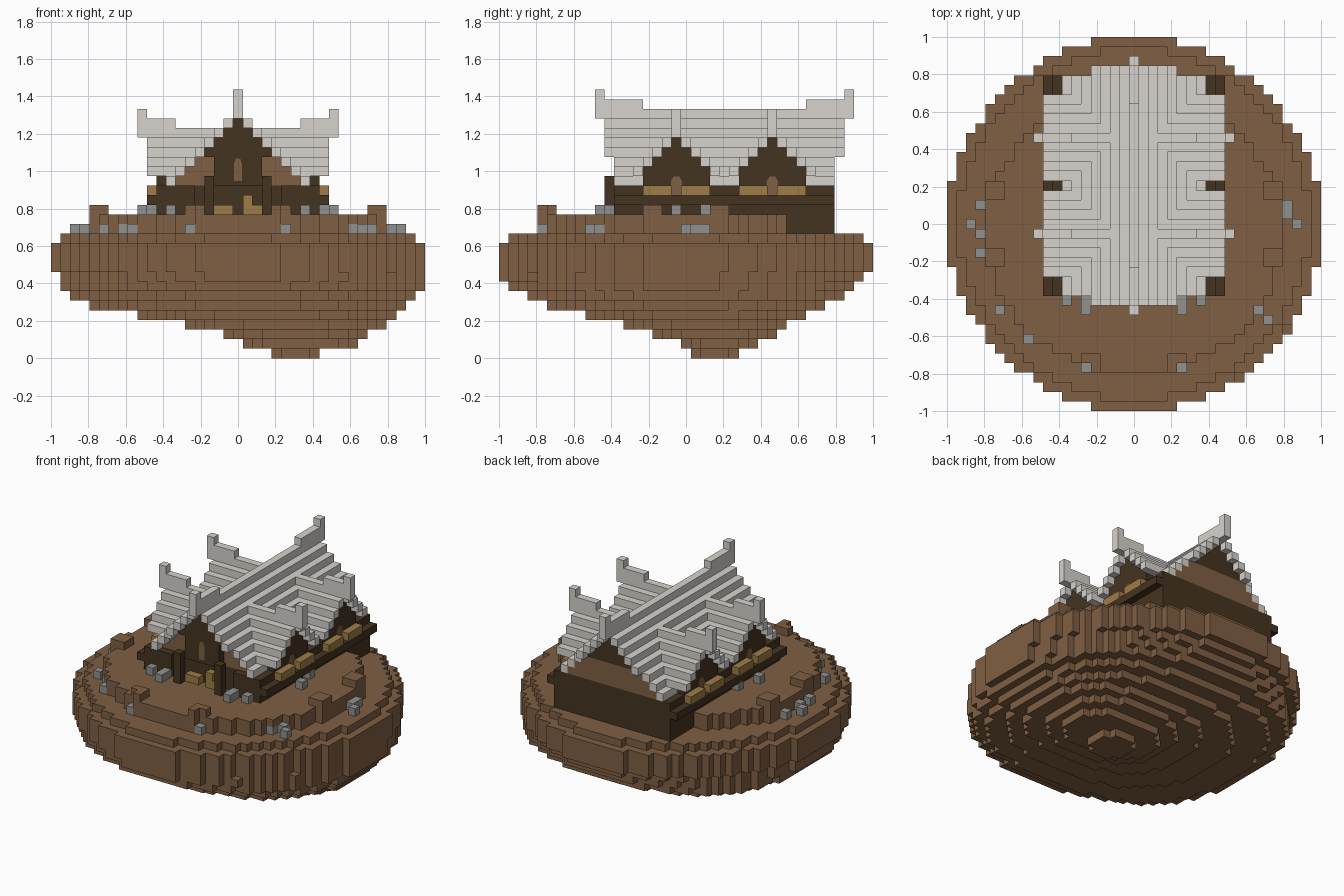
import bpy
import bmesh

cube = bpy.data.objects.get("Cube")
if cube:
    bpy.data.objects.remove(cube, do_unlink=True)

UNIT = 2 / 39          # size of one block
cells = {}             # block position -> part name


def fill(part, xs, ys, zs, keep=lambda x, y, z: True):
    """Fill a box of blocks (inclusive ranges), filtered by a rule."""
    for x in range(xs[0], xs[1] + 1):
        for y in range(ys[0], ys[1] + 1):
            for z in range(zs[0], zs[1] + 1):
                if keep(x, y, z):
                    cells[x, y, z] = part


def block(part, x, y, z):
    cells[x, y, z] = part


def disc(part, x0, x1, y0, y1, z, power=2.0):
    """One oval layer that touches the given extents; a higher power is fuller."""
    cx, cy = (x0 + x1) / 2, (y0 + y1) / 2
    rx, ry = (x1 - x0 + 1) / 2, (y1 - y0 + 1) / 2
    fill(part, (x0, x1), (y0, y1), (z, z),
         lambda x, y, z: abs((x - cx) / rx) ** power + abs((y - cy) / ry) ** power <= 1)


# Floating island, layer by layer from the bottom
layers = [(4, 8, 1, 5), (1, 12, 0, 7), (-1, 13, -3, 9), (-5, 15, -6, 10),
          (-10, 16, -10, 12), (-15, 17, -14, 14), (-17, 18, -16, 16),
          (-18, 19, -18, 17), (-18, 19, -19, 18), (-19, 19, -19, 19),
          (-19, 19, -19, 19), (-19, 19, -19, 19), (-18, 18, -18, 18)]
for z, extents in enumerate(layers):
    disc("island", *extents, z, power=2.45 if z < 7 else 2.08 if z == 7 else 1.92)
for z in (13, 14):
    disc("island", -15, 15, -15, 13, z)

# Raised mounds at the plateau edge
for side in (-1, 1):
    for mx, my in ((14, 3), (14, -4), (4, -15)):
        for x in (mx, mx + 1):
            fill("island", (side * x, side * x), (my, my + 1), (13, 15))

# House body: lower walls, overhanging ledge, upper walls
RIDGE, MID, DORMERS = 25, 4, (-1, 9)
fill("house_walls", (-8, 8), (-6, 15), (13, 17))
fill("house_walls", (-9, 9), (-7, 15), (16, 16), lambda x, y, z: y > -7 or abs(x) > 4)
for side in (-1, 1):
    for x in range(5, 9):
        fill("house_walls", (side * x, side * x), (-7, -7), (15, 17))

# Main gable, with planked bands at both ends
fill("house_walls", (-7, 7), (-6, 15), (18, RIDGE - 1),
     lambda x, y, z: z < RIDGE - abs(x))
fill("house_walls", (-4, 4), (-7, -7), (18, RIDGE - 1),
     lambda x, y, z: z < RIDGE - abs(x) and (z > 20 or abs(x) < 3))
for end in (-6, 15):
    fill("gable_planks", (-6, 6), (end, end), (18, 20),
         lambda x, y, z: z < RIDGE - abs(x) and (end > 0 or abs(x) > 2))

# Dormer gables
for c in DORMERS:
    fill("house_walls", (-8, 8), (c - 3, c + 3), (18, 22),
         lambda x, y, z: z < 23 - abs(y - c))

# Dormer roofs with upturned ridge ends
for c in DORMERS:
    fill("roof", (-9, 9), (c - 4, c + 4), (19, 23),
         lambda x, y, z: z == 23 - abs(y - c))
    for side in (-1, 1):
        for x in (7, 8, 9):
            block("roof", side * x, c, 24)
        fill("roof", (side * 10, side * 10), (c, c), (23, 25))

# Main roof with upturned ridge ends
fill("roof", (-7, 7), (MID - 12, MID + 12), (18, RIDGE),
     lambda x, y, z: z == RIDGE - abs(x) and abs(y - MID) <= (12 if abs(x) < 5 else 11))
for side in (-1, 1):
    for step in range(9, 13):
        block("roof", 0, MID + side * step, 26)
    tip = MID + side * 13
    fill("roof", (0, 0), (tip, tip), (25, 27))

# Porch posts and crates
for side in (-1, 1):
    fill("porch_posts", (side * 3, side * 3), (-8, -8), (15, 18))
    for x in (1, 2):
        block("crates", side * x, -7, 15)
block("crates", 1, -7, 16)

# Straw boxes on the side ledges
for c in DORMERS:
    for side in (-1, 1):
        for start in (c - 3, c + 1):
            fill("ledge_boxes", (side * 9, side * 9), (start, start + 2), (17, 17))

# Scattered rocks: on the rim, then beside the house
for x, y in ((-16, 2), (-17, 0), (-16, -1), (-16, -3), (16, 1), (16, 2), (17, 0),
             (-14, -9), (-12, -10), (-11, -12), (13, -9), (12, -10), (14, -10)):
    block("rocks", x, y, 13)
for side in (-1, 1):
    block("rocks", side * 5, -15, 13)
    for z in (14, 15):
        del cells[side * 5, -15, z]
    for x, y in ((7, -8), (5, -8), (5, -9), (10, -1), (9, 2)):
        block("rocks", side * x, y, 15)


def material(name, rgb):
    mat = bpy.data.materials.new(name)
    mat.use_nodes = True
    mat.diffuse_color = (*rgb, 1)
    bsdf = next(n for n in mat.node_tree.nodes if n.type == 'BSDF_PRINCIPLED')
    bsdf.inputs["Base Color"].default_value = (*rgb, 1)
    return mat


earth = material("earth_brown", (0.215, 0.116, 0.056))
dark = material("dark_timber", (0.06, 0.034, 0.015))
pale = material("pale_roof", (0.68, 0.65, 0.61))
straw = material("straw_gold", (0.34, 0.205, 0.063))
stone = material("grey_stone", (0.285, 0.285, 0.28))
colours = {"island": earth, "gable_planks": earth, "house_walls": dark,
           "porch_posts": dark, "roof": pale, "crates": straw,
           "ledge_boxes": straw, "rocks": stone}


def finish(name, bm, mat):
    mesh = bpy.data.meshes.new(name)
    bm.to_mesh(mesh)
    bm.free()
    mesh.materials.append(mat)
    obj = bpy.data.objects.new(name, mesh)
    bpy.context.collection.objects.link(obj)


def skin(part):
    """Make the outer faces of one part's blocks."""
    bm = bmesh.new()
    verts = {}

    def vert(p):
        if p not in verts:
            verts[p] = bm.verts.new(((p[0] - .5) * UNIT, (p[1] - .5) * UNIT, p[2] * UNIT))
        return verts[p]

    for pos in [p for p, owner in cells.items() if owner == part]:
        for axis in range(3):
            for d in (0, 1):
                near = list(pos)
                near[axis] += 2 * d - 1
                if tuple(near) in cells:
                    continue
                ring = []
                for a, b in ((0, 0), (1, 0), (1, 1), (0, 1)):
                    corner = list(pos)
                    corner[axis] += d
                    corner[(axis + 1) % 3] += a
                    corner[(axis + 2) % 3] += b
                    ring.append(vert(tuple(corner)))
                bm.faces.new(ring if d else ring[::-1])
    finish(part, bm, colours[part])


for part in colours:
    skin(part)


def window(name, centre, across, width, height):
    """Thin round-topped plate on a wall; across is the plate's width axis."""
    bm = bmesh.new()
    x, y, z = centre
    outline = [(-.5, 0), (.5, 0), (.5, .75), (.25, 1), (-.25, 1), (-.5, .75)]
    bm.faces.new([bm.verts.new((x + u * width * across[0], y + u * width * across[1],
                                z + v * height)) for u, v in outline])
    finish(name, bm, earth)


# Arched windows on the front gable and the dormers
window("front_window", (0, -7.5 * UNIT - .004, 18.5 * UNIT), (1, 0), .042, .12)
for c in DORMERS:
    for side, label in ((1, "left"), (-1, "right")):
        window(f"dormer_window_{label}", (side * (8.5 * UNIT + .004), c * UNIT, 17 * UNIT),
               (0, side), .06, .1)
